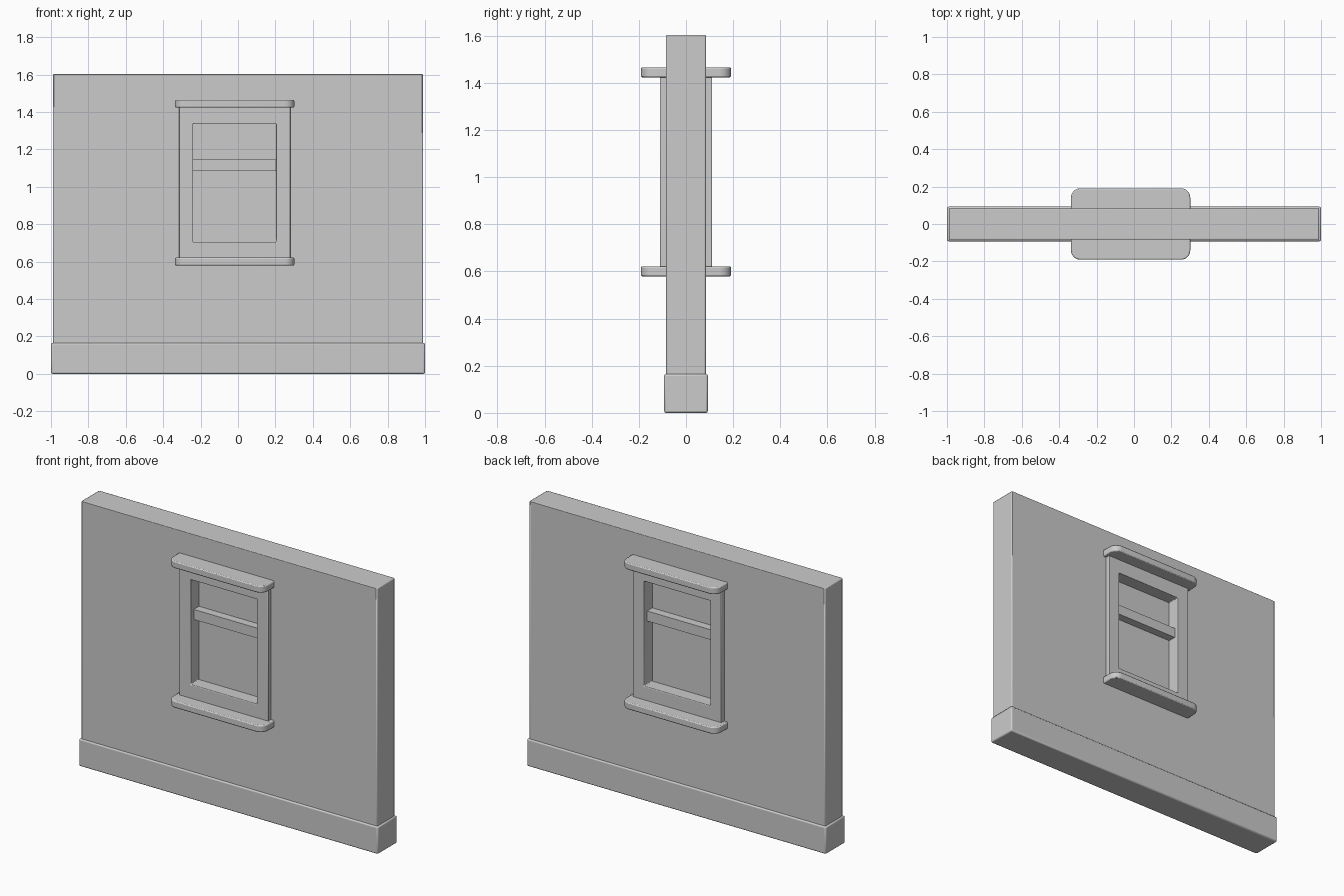
import bpy
import bmesh

cube = bpy.data.objects.get("Cube")
if cube:
    bpy.data.objects.remove(cube, do_unlink=True)

# One plain material for everything
plaster = bpy.data.materials.new("light grey plaster")
plaster.use_nodes = True
GREY = (0.6, 0.6, 0.6, 1)
plaster.diffuse_color = GREY
plaster.node_tree.nodes["Principled BSDF"].inputs["Base Color"].default_value = GREY


def finish(name, bm, bevel, segments=2):
    """Turn a bmesh into a softly bevelled object."""
    bmesh.ops.recalc_face_normals(bm, faces=bm.faces)
    mesh = bpy.data.meshes.new(name)
    bm.to_mesh(mesh)
    bm.free()
    mesh.materials.append(plaster)
    obj = bpy.data.objects.new(name, mesh)
    bpy.context.collection.objects.link(obj)
    if bevel:
        mod = obj.modifiers.new("Soft edges", "BEVEL")
        mod.width = bevel
        mod.segments = segments
        mod.limit_method = "ANGLE"
    bpy.ops.object.select_all(action="DESELECT")
    obj.select_set(True)
    bpy.context.view_layer.objects.active = obj
    bpy.ops.object.shade_smooth_by_angle()
    return obj


def block(name, rect, depth, bevel, corner=0):
    """Box spanning rect (x0, x1, z0, z1), optionally with rounded upright corners."""
    x0, x1, z0, z1 = rect
    bm = bmesh.new()
    bmesh.ops.create_cube(bm, size=1)
    for v in bm.verts:
        v.co = (x1 if v.co.x > 0 else x0, depth if v.co.y > 0 else -depth,
                z1 if v.co.z > 0 else z0)
    if corner:
        upright = [e for e in bm.edges
                   if abs(e.verts[0].co.z - e.verts[1].co.z) > 0.01]
        bmesh.ops.bevel(bm, geom=upright, offset=corner, segments=6,
                        profile=0.5, affect="EDGES")
    return finish(name, bm, bevel)


def ring(name, outer, inner, depth, bevel):
    """Flat slab with a rectangular hole through it."""
    bm = bmesh.new()

    def loop(rect, y):
        x0, x1, z0, z1 = rect
        return [bm.verts.new((x, y, z))
                for x, z in ((x0, z0), (x1, z0), (x1, z1), (x0, z1))]

    loops = [loop(outer, -depth), loop(inner, -depth),
             loop(inner, depth), loop(outer, depth)]
    for a, b in zip(loops, loops[1:] + loops[:1]):
        for i in range(4):
            j = (i + 1) % 4
            bm.faces.new((a[i], a[j], b[j], b[i]))
    return finish(name, bm, bevel)


opening = (-0.24, 0.204, 0.703, 1.337)
wall_hole = (-0.28, 0.244, 0.66, 1.38)

# Wall and its plinth
ring("wall", (-0.99, 0.99, 0.01, 1.603), wall_hole, 0.084, 0.006)
block("plinth", (-1, 1, 0, 0.165), 0.0925, 0.008)

# Window: frame, recessed pane and cross rail
ring("window_frame", (-0.315, 0.28, 0.61, 1.435), opening, 0.111, 0.004)
block("window_pane", wall_hole, 0.03, 0)
block("window_rail", (-0.25, 0.214, 1.085, 1.146), 0.08, 0)

# Rounded ledges that pass through the wall
for name, z in (("window_sill", 0.579), ("window_lintel", 1.423)):
    block(name, (-0.337, 0.301, z, z + 0.042), 0.191, 0.006, corner=0.05)
